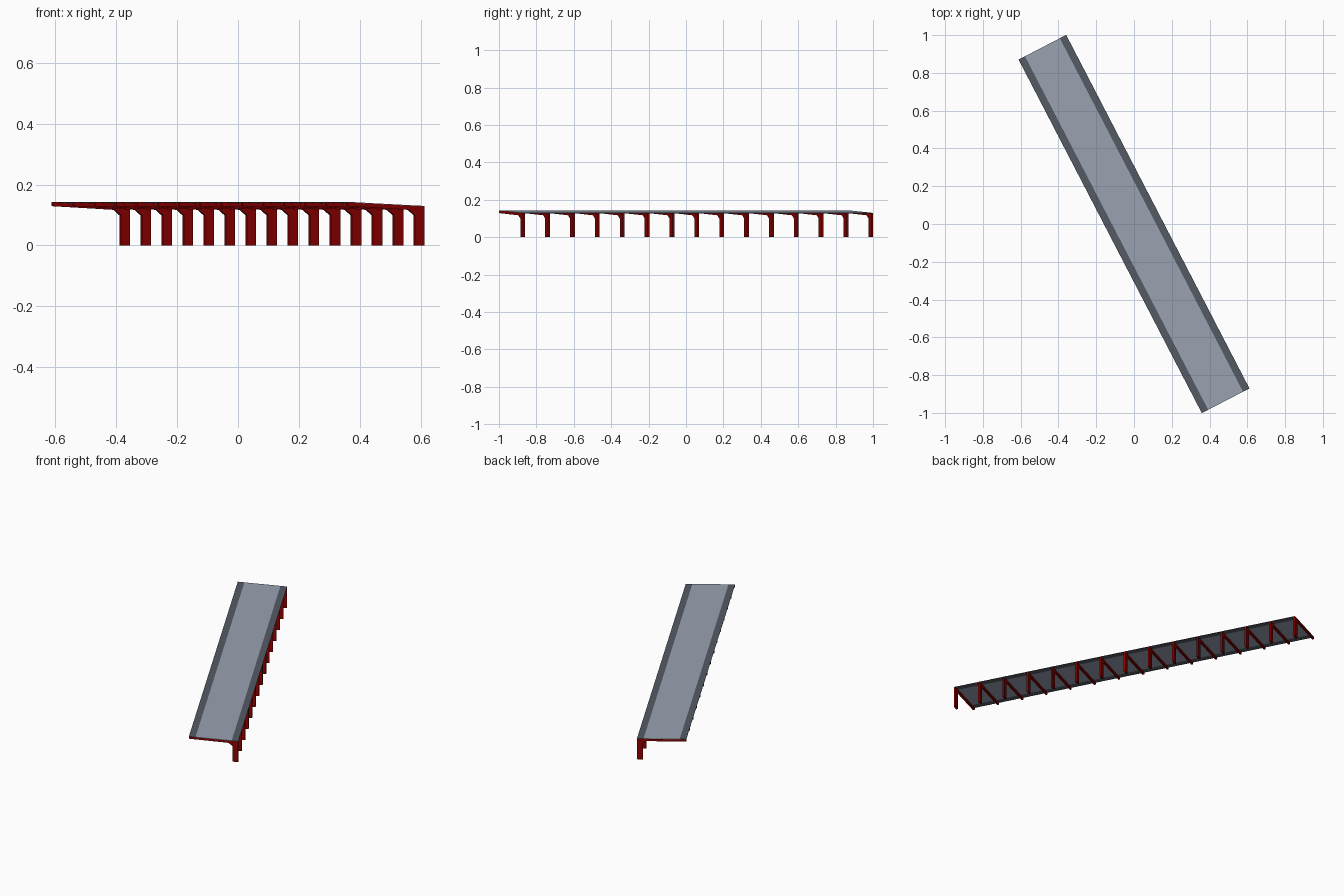
import bpy, math

if "Cube" in bpy.data.objects:
    bpy.data.objects.remove(bpy.data.objects["Cube"])

ANGLE = math.radians(27.4)   # the canopy runs diagonally across the plan
HALF_L, HALF_W = 1.054, 0.142
FRAMES, FRAME_T = 15, 0.011
SHEET = 0.002


def material(name, rgb):
    m = bpy.data.materials.new(name)
    m.diffuse_color = (*rgb, 1)
    m.use_nodes = True
    m.node_tree.nodes["Principled BSDF"].inputs["Base Color"].default_value = m.diffuse_color
    return m


RED = material("dark red steel", (0.27, 0.0, 0.0))
LIGHT = material("light grey sheet", (0.32, 0.36, 0.44))
DARK = material("dark grey trim", (0.09, 0.102, 0.13))


def roof_z(x):
    """Top height of the sloping roof at cross position x."""
    return 0.1365 - 0.0135 * x / (2 * HALF_W)


def extrude(name, profile, y0, y1, mat):
    """Extrude a closed (x, z) profile along the canopy."""
    n = len(profile)
    verts = [(x, y, z) for y in (y0, y1) for x, z in profile]
    faces = [tuple(range(n)), tuple(reversed(range(n, 2 * n)))]
    faces += [(i, i + n, (i + 1) % n + n, (i + 1) % n) for i in range(n)]
    mesh = bpy.data.meshes.new(name)
    mesh.from_pydata(verts, [], faces)
    mesh.materials.append(mat)
    ob = bpy.data.objects.new(name, mesh)
    ob.rotation_euler.z = ANGLE
    bpy.context.collection.objects.link(ob)
    return ob


def slab(name, x0, x1, mat):
    """Strip of roof following the slope."""
    p = [(x0, roof_z(x0) - SHEET), (x1, roof_z(x1) - SHEET),
         (x1, roof_z(x1)), (x0, roof_z(x0))]
    return extrude(name, p, -HALF_L, HALF_L, mat)


# Cantilever frames: post, haunch and tapered rafter in one profile
inner = HALF_W - 0.034
frame = [(HALF_W, 0), (HALF_W, roof_z(HALF_W) - SHEET),
         (-HALF_W, roof_z(-HALF_W) - SHEET), (-HALF_W, 0.129),
         (inner - 0.022, 0.117), (inner, 0.099), (inner, 0)]
for i in range(FRAMES):
    y = -HALF_L + i * (2 * HALF_L - FRAME_T) / (FRAMES - 1)
    extrude(f"cantilever_frame_{i + 1}", frame, y, y + FRAME_T, RED)

# Roof sheet with dark edge trims along both long sides
TRIM = 0.038
slab("roof_sheet", -HALF_W + TRIM, HALF_W - TRIM, LIGHT)
slab("high_edge_trim", -HALF_W, -HALF_W + TRIM, DARK)
slab("low_edge_trim", HALF_W - TRIM, HALF_W, DARK)
